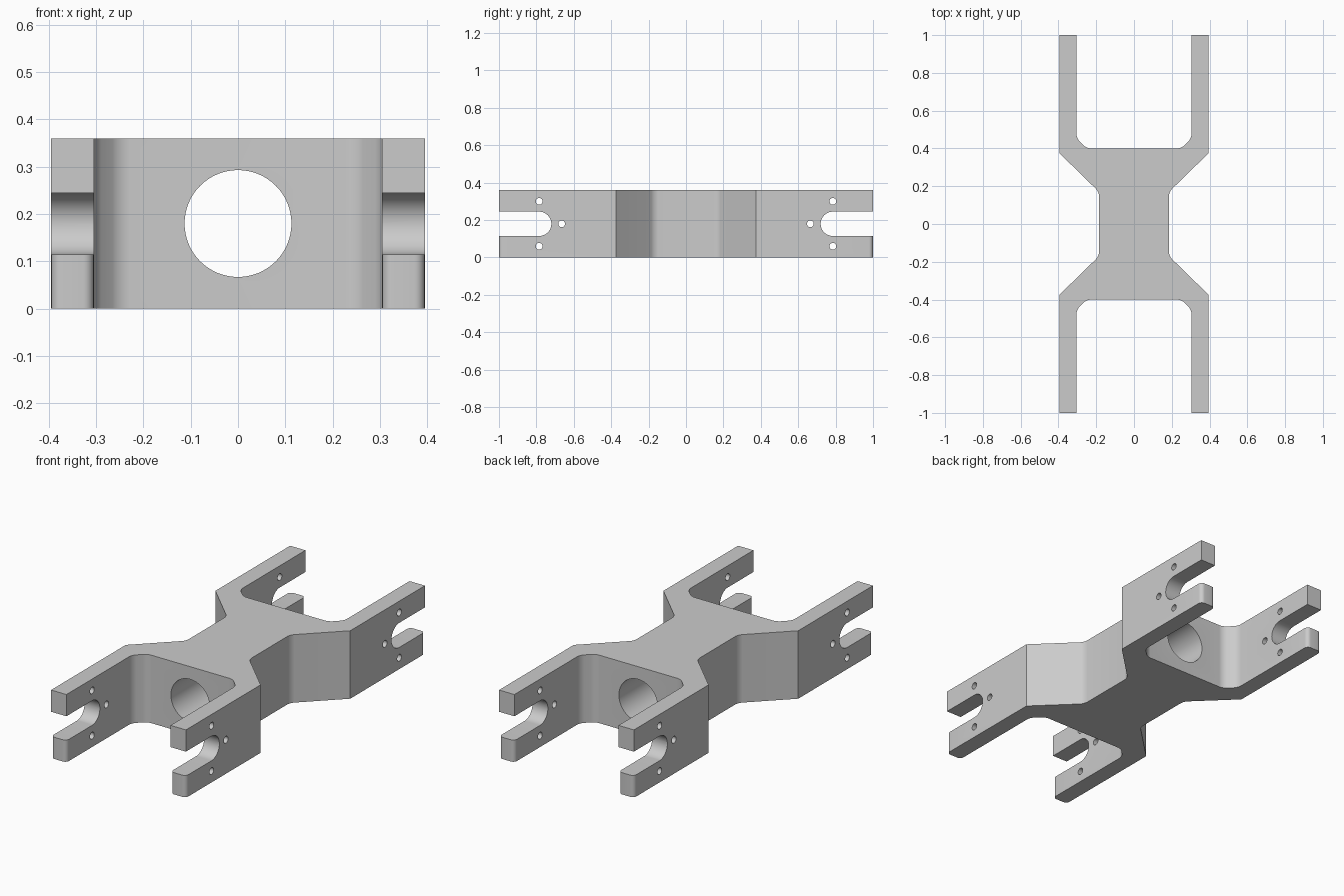
import bpy, bmesh, math
from mathutils import Vector

cube = bpy.data.objects.get("Cube")
if cube:
    bpy.data.objects.remove(cube, do_unlink=True)

HEIGHT, MID = 0.36, 0.18


def prism(bm, points, push):
    """Close an outline of 3D points and extrude it along push."""
    face = bm.faces.new([bm.verts.new(p) for p in points])
    side = bmesh.ops.extrude_face_region(bm, geom=[face])["geom"]
    bmesh.ops.translate(bm, vec=push, verts=[v for v in side if isinstance(v, bmesh.types.BMVert)])


def arc(cy, cz, r, start, end, n):
    return [(cy + r * math.cos(start + (end - start) * i / n),
             cz + r * math.sin(start + (end - start) * i / n)) for i in range(n + 1)]


def to_object(bm, name):
    bmesh.ops.recalc_face_normals(bm, faces=bm.faces)
    mesh = bpy.data.meshes.new(name)
    bm.to_mesh(mesh)
    bm.free()
    obj = bpy.data.objects.new(name, mesh)
    bpy.context.collection.objects.link(obj)
    return obj


def round_edges(bm, test, radius):
    edges = [e for e in bm.edges
             if (e.verts[0].co - e.verts[1].co).xy.length < 1e-4 and test(e.verts[0].co, e.verts[1].co)]
    bmesh.ops.bevel(bm, geom=edges, offset=radius, offset_type='OFFSET', segments=6,
                    profile=0.5, affect='EDGES', clamp_overlap=True)


# Frame body: one quarter of the plan, mirrored around both axes
quarter = [(0.185, 0.17), (0.395, 0.375), (0.395, 1.0), (0.305, 1.0), (0.305, 0.455), (0.25, 0.4)]
half = quarter + [(-x, y) for x, y in reversed(quarter)]
plan = half + [(x, -y) for x, y in reversed(half)]
bm = bmesh.new()
prism(bm, [(x, y, 0) for x, y in plan], Vector((0, 0, HEIGHT)))
# Fillets at the waist and in the fork corners
round_edges(bm, lambda a, b: abs(a.x) < 0.31 and abs(a.y) < 0.5, 0.022)
body = to_object(bm, "frame_body")

# Cutter: centre bore, open slots and pin holes
bm = bmesh.new()
circle = arc(0, MID, 0.113, 0, math.tau, 64)[:-1]
prism(bm, [(x, -0.5, z) for x, z in circle], Vector((0, 1, 0)))
for s in (-1, 1):
    slot = [(1.1, MID + 0.065)] + arc(0.785, MID, 0.065, math.pi / 2, math.pi * 1.5, 24) + [(1.1, MID - 0.065)]
    shapes = [slot]
    for y, z in ((0.785, 0.3), (0.785, 0.06), (0.665, MID)):
        shapes.append(arc(y, z, 0.018, 0, math.tau, 24)[:-1])
    for shape in shapes:
        prism(bm, [(-0.5, s * y, z) for y, z in shape], Vector((1, 0, 0)))
cutter = to_object(bm, "cutter")
cutter.hide_render = True

mod = body.modifiers.new("cuts", 'BOOLEAN')
mod.operation, mod.solver, mod.object = 'DIFFERENCE', 'EXACT', cutter
bpy.context.view_layer.objects.active = body
body.select_set(True)
bpy.ops.object.modifier_apply(modifier=mod.name)
bpy.data.objects.remove(cutter, do_unlink=True)

# Rounded tips on the lower prongs
bm = bmesh.new()
bm.from_mesh(body.data)
round_edges(bm, lambda a, b: abs(a.y) > 0.999 and max(a.z, b.z) < MID, 0.022)
bm.to_mesh(body.data)
bm.free()

# Plain grey finish
grey = bpy.data.materials.new("plain_grey")
grey.use_nodes = True
colour = (0.6, 0.6, 0.6, 1)
grey.diffuse_color = colour
grey.node_tree.nodes["Principled BSDF"].inputs["Base Color"].default_value = colour
body.data.materials.clear()
body.data.materials.append(grey)
bpy.ops.object.shade_smooth_by_angle(angle=math.radians(30))
